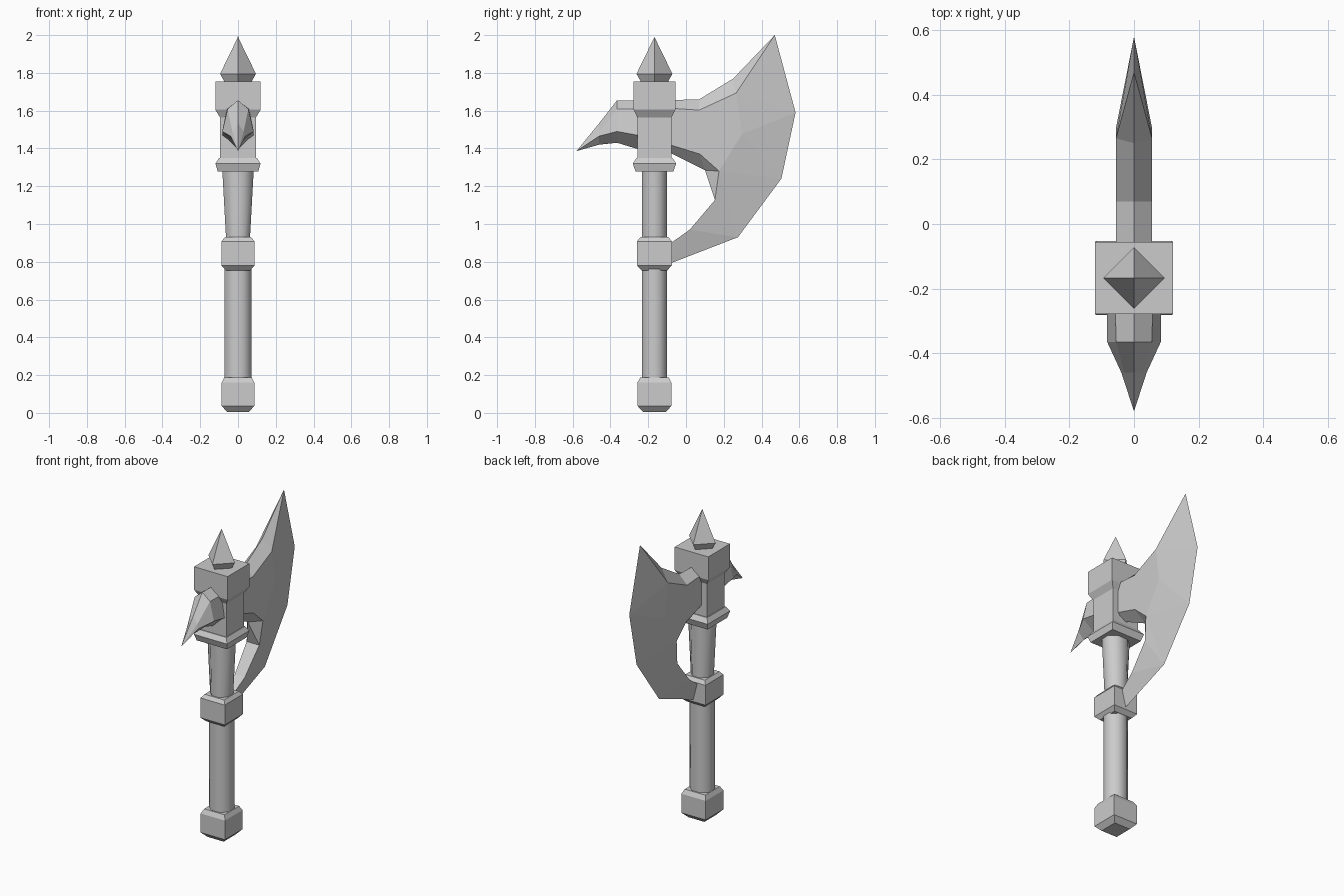
import bpy, bmesh, math

cube = bpy.data.objects.get("Cube")
if cube:
    bpy.data.objects.remove(cube, do_unlink=True)

AXIS_Y = -0.167

steel = bpy.data.materials.new("plain grey")
steel.use_nodes = True
GREY = (0.6, 0.6, 0.6, 1)
steel.diffuse_color = GREY
steel.node_tree.nodes["Principled BSDF"].inputs["Base Color"].default_value = GREY


def finish(name, bm):
    bmesh.ops.recalc_face_normals(bm, faces=bm.faces)
    mesh = bpy.data.meshes.new(name)
    bm.to_mesh(mesh)
    bm.free()
    mesh.materials.append(steel)
    obj = bpy.data.objects.new(name, mesh)
    bpy.context.collection.objects.link(obj)
    return obj


def bridge(bm, a, b):
    n = len(a)
    for i in range(n):
        j = (i + 1) % n
        bm.faces.new((a[i], a[j], b[j], b[i]))


def stack(name, rings, sides=4, diamond=False, apex=None):
    """Loft of (height, half width, half depth) rings around the handle axis."""
    bm = bmesh.new()
    turn = 0 if diamond else math.pi / sides
    grow = 1 if diamond else 1 / math.cos(math.pi / sides)
    loops = []
    for z, hx, hy in rings:
        angles = [turn + math.tau * i / sides for i in range(sides)]
        loops.append([bm.verts.new((hx * grow * math.cos(a),
                                    AXIS_Y + hy * grow * math.sin(a), z)) for a in angles])
    for a, b in zip(loops, loops[1:]):
        bridge(bm, a, b)
    bm.faces.new(loops[0])
    if apex:
        tip = bm.verts.new((0, AXIS_Y, apex))
        for i in range(sides):
            bm.faces.new((loops[-1][i], loops[-1][(i + 1) % sides], tip))
    else:
        bm.faces.new(loops[-1])
    return finish(name, bm)


def symmetric(name, points, faces):
    """Mirror named half-side points and faces across x = 0, sharing the centre points."""
    bm = bmesh.new()
    centre = {k: bm.verts.new(p) for k, p in points.items() if p[0] == 0}
    for side in (1, -1):
        verts = dict(centre)
        for k, (x, y, z) in points.items():
            if x:
                verts[k] = bm.verts.new((side * x, y, z))
        for f in faces:
            bm.faces.new([verts[k] for k in f.split()])
    return finish(name, bm)


# Handle, with softly shaded eight-sided shafts
shafts = [
    stack("lower_shaft", [(0.15, .071, .066), (0.8, .071, .066)], 8),
    stack("upper_shaft", [(0.9, .062, .066), (1.3, .084, .066)], 8),
]
for shaft in shafts:
    bpy.ops.object.select_all(action="DESELECT")
    shaft.select_set(True)
    bpy.context.view_layer.objects.active = shaft
    bpy.ops.object.shade_smooth_by_angle(angle=math.radians(60))

# Square fittings along the handle
stack("pommel", [(0.005, .057, .06), (.037, .087, .09), (.16, .087, .09), (.188, .073, .075)])
stack("middle_collar", [(.755, .065, .068), (.78, .087, .092), (.908, .087, .092), (.93, .07, .075)])
stack("head_collar", [(1.278, .108, .1), (1.32, .119, .115), (1.35, .1, .095)])
stack("head_block", [(1.34, .096, .09), (1.565, .096, .09), (1.605, .12, .111), (1.755, .12, .111)])
stack("top_spike", [(1.75, .07, .07), (1.795, .095, .095)], diamond=True, apex=1.99)

# Blade: t = top ridge, s = flat cheek, b = under ridge, e = cutting edge,
# i = inner curve of the beard, m = its middle line
T = 0.056
blade = {
    "t0": (0, -.12, 1.655), "t1": (0, .07, 1.66), "t2": (0, .25, 1.77),
    "s0": (T, -.12, 1.615), "s1": (T, .07, 1.603), "s2": (T, .265, 1.693),
    "s3": (T, .296, 1.476), "s4": (T, .175, 1.28), "s5": (T, .074, 1.37),
    "s6": (T, -.12, 1.43), "b0": (0, -.12, 1.395), "b1": (0, .1, 1.285),
    "e0": (0, .47, 2), "e1": (0, .58, 1.59), "e2": (0, .505, 1.24),
    "e3": (0, .275, .93), "e4": (0, -.1, .785),
    "i1": (.045, .153, 1.127), "i2": (.036, .02, .97), "i3": (.025, -.1, .885),
    "m1": (0, .153, 1.127), "m2": (0, .02, .97), "m3": (0, -.1, .885),
}
symmetric("axe_blade", blade, [
    "t0 t1 s1 s0", "t1 t2 s2 s1", "t2 e0 s2",
    "s0 s1 s5 s6", "s1 s2 s3 s4 s5",
    "s2 e0 e1", "s2 e1 s3", "s3 e1 e2", "s3 e2 s4",
    "s4 e2 e3", "s4 e3 i1", "i1 e3 i2", "i2 e3 e4", "i2 e4 i3",
    "s6 s5 b1 b0", "s5 s4 b1", "s4 i1 b1",
    "b1 i1 m1", "m1 i1 i2 m2", "m2 i2 i3 m3",
    "t0 s0 s6 b0", "m3 i3 e4",
])

# Front beak: rings of top ridge, upper side, lower side and under ridge
beak = {"tip": (0, -.58, 1.386)}
beak_rings = [
    (-.2, (0, 1.655), (.06, 1.61), (.083, 1.46), (0, 1.38)),
    (-.365, (0, 1.655), (.055, 1.61), (.083, 1.49), (0, 1.43)),
    (-.46, (0, 1.533), (.03, 1.49), (.039, 1.465), (0, 1.42)),
]
beak_faces = ["r0p0 r0p1 r0p2 r0p3"]
for r, (y, *section) in enumerate(beak_rings):
    for p, (x, z) in enumerate(section):
        beak[f"r{r}p{p}"] = (x, y, z)
for p in range(3):
    for r in range(2):
        beak_faces.append(f"r{r}p{p} r{r}p{p+1} r{r+1}p{p+1} r{r+1}p{p}")
    beak_faces.append(f"r2p{p} r2p{p+1} tip")
symmetric("front_beak", beak, beak_faces)
